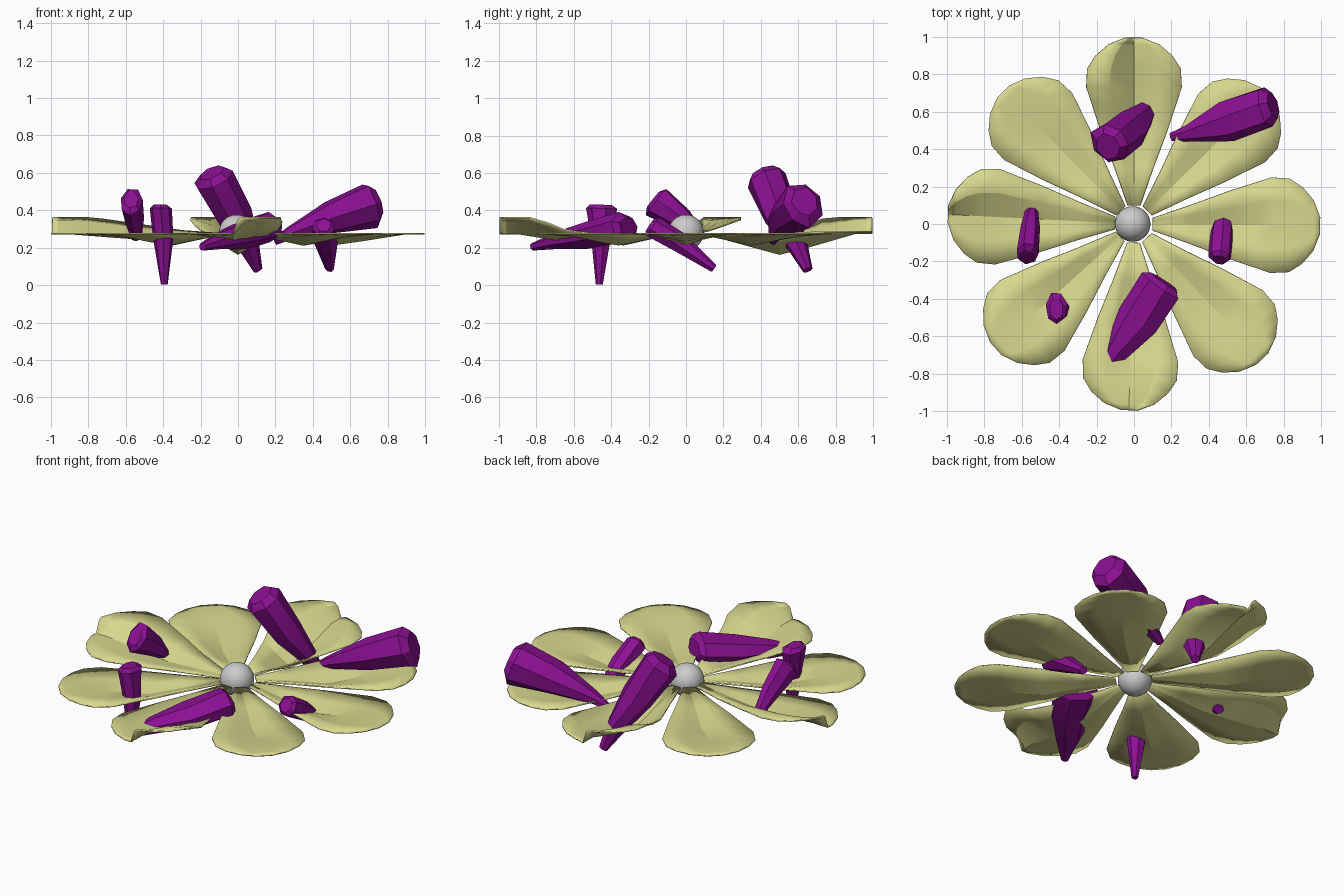
import bpy, bmesh, math, random
from mathutils import Vector

if "Cube" in bpy.data.objects:
    bpy.data.objects.remove(bpy.data.objects["Cube"])

random.seed(4)


def material(name, rgb):
    m = bpy.data.materials.new(name)
    m.diffuse_color = (*rgb, 1)
    m.use_nodes = True
    m.node_tree.nodes["Principled BSDF"].inputs["Base Color"].default_value = m.diffuse_color
    return m


def make_object(name, bm, mat):
    bmesh.ops.recalc_face_normals(bm, faces=bm.faces)
    me = bpy.data.meshes.new(name)
    bm.to_mesh(me)
    bm.free()
    ob = bpy.data.objects.new(name, me)
    bpy.context.collection.objects.link(ob)
    me.materials.append(mat)
    return ob


def smooth(ob, deg):
    bpy.ops.object.select_all(action='DESELECT')
    bpy.context.view_layer.objects.active = ob
    ob.select_set(True)
    bpy.ops.object.shade_smooth_by_angle(angle=math.radians(deg))


petal_mat = material("petal_yellow", (0.68, 0.68, 0.27))
shard_mat = material("shard_purple", (0.26, 0.005, 0.29))

# centre ball
bpy.ops.mesh.primitive_uv_sphere_add(segments=32, ring_count=16, radius=0.095,
                                     location=(-0.007, 0, 0.282))
bpy.context.object.name = "centre_ball"
smooth(bpy.context.object, 40)

# petal outline: distance from centre, half width
OUTLINE = [(0.1, 0.034), (0.3, 0.103), (0.5, 0.178), (0.65, 0.228), (0.73, 0.255),
           (0.83, 0.25), (0.9, 0.205), (0.96, 0.135), (0.995, 0.045)]
ACROSS = [-1, -0.5, 0, 0.5, 1]


def ramp(r, a, b):
    return max(0.0, min(1.0, (r - a) / (b - a)))


def petal(name, angle, dip, lift_right=0, lift_left=0, start=0.6, end=0.9):
    """Folded petal: sunken midline, optional raised rim on either side."""
    a = math.radians(angle)
    out, side = Vector((math.cos(a), math.sin(a), 0)), Vector((-math.sin(a), math.cos(a), 0))
    bm = bmesh.new()
    rows = []
    for r, w in OUTLINE:
        row = []
        bowl = min(ramp(r, 0.1, 0.5), 1 - ramp(r, 0.52, 0.9))
        for u in ACROSS:
            lift = max(lift_right * min(1, max(0, -u) * 1.6), lift_left * min(1, max(0, u) * 1.6))
            z = 0.276 - dip * bowl * (1 - abs(u)) + lift * ramp(r, start, end)
            row.append(bm.verts.new(out * r + side * (u * w) + Vector((0, 0, z))))
        rows.append(row)
    for p, q in zip(rows, rows[1:]):
        for i in range(len(ACROSS) - 1):
            bm.faces.new((p[i], p[i + 1], q[i + 1], q[i]))
    ob = make_object(name, bm, petal_mat)
    mod = ob.modifiers.new("thickness", 'SOLIDIFY')
    mod.thickness = 0.008
    mod.offset = 0
    smooth(ob, 15)


# eight petals, three of them with a raised rim
petal("petal_right", -0.5, 0.06)
petal("petal_back_right", 44.5, 0.06)
petal("petal_back", 90, 0.11, 0.01, 0.085, 0.55, 0.75)
petal("petal_back_left", 134.5, 0.06)
petal("petal_left", 177, 0.03, 0.085, 0, 0.2, 0.8)
petal("petal_front_left", 222, 0.06)
petal("petal_front", 268.5, 0.06, 0.0, 0.085, 0.6, 0.8)
petal("petal_front_right", 313.5, 0.06)


def shard(name, rings, sides=7):
    """Faceted taper through rings of (centre, half width, half height)."""
    axis = (Vector(rings[-1][0]) - Vector(rings[0][0])).normalized()
    side = axis.cross(Vector((0, 0, 1)))
    side = Vector((1, 0, 0)) if side.length < 0.2 else side.normalized()
    up = side.cross(axis).normalized()
    c, w, h = rings[0]
    cap = (Vector(c) - axis * min(w, h) * 0.35, w * 0.65, h * 0.65)
    bm = bmesh.new()
    loops = []
    phase = random.uniform(0, 1)
    for c, w, h in [cap] + rings:
        loop = []
        for i in range(sides):
            t = 2 * math.pi * i / sides + phase
            k = random.uniform(0.94, 1.14)
            loop.append(bm.verts.new(Vector(c) + side * (w * k * math.cos(t))
                                     + up * (h * k * math.sin(t))))
        loops.append(loop)
    for p, q in zip(loops, loops[1:]):
        for i in range(sides):
            j = (i + 1) % sides
            bm.faces.new((p[i], p[j], q[j], q[i]))
    bm.faces.new(loops[0])
    bm.faces.new(loops[-1])
    smooth(make_object(name, bm, shard_mat), 25)


# six shards piercing the petals
shard("shard_front_left", [((-0.415, -0.45, 0.41), 0.058, 0.088),
                           ((-0.40, -0.455, 0.25), 0.05, 0.052),
                           ((-0.395, -0.463, 0.003), 0.018, 0.018)])
shard("shard_left", [((-0.57, -0.16, 0.445), 0.058, 0.085),
                     ((-0.555, -0.02, 0.35), 0.055, 0.06),
                     ((-0.545, 0.08, 0.255), 0.03, 0.025)])
shard("shard_right", [((0.46, -0.175, 0.31), 0.06, 0.062),
                      ((0.47, -0.04, 0.235), 0.058, 0.055),
                      ((0.49, 0.15, 0.09), 0.022, 0.022)])
shard("shard_back", [((-0.125, 0.43, 0.57), 0.115, 0.11),
                     ((-0.03, 0.51, 0.37), 0.105, 0.09),
                     ((0.065, 0.6, 0.2), 0.055, 0.052),
                     ((0.105, 0.65, 0.08), 0.025, 0.025)])
shard("shard_back_right", [((0.71, 0.625, 0.43), 0.112, 0.12),
                           ((0.5, 0.55, 0.365), 0.105, 0.085),
                           ((0.28, 0.485, 0.28), 0.042, 0.035),
                           ((0.2, 0.465, 0.235), 0.022, 0.02)])
shard("shard_front", [((0.145, -0.33, 0.305), 0.118, 0.08),
                      ((0.03, -0.52, 0.265), 0.115, 0.065),
                      ((-0.09, -0.67, 0.24), 0.07, 0.045),
                      ((-0.19, -0.82, 0.205), 0.022, 0.02)])
